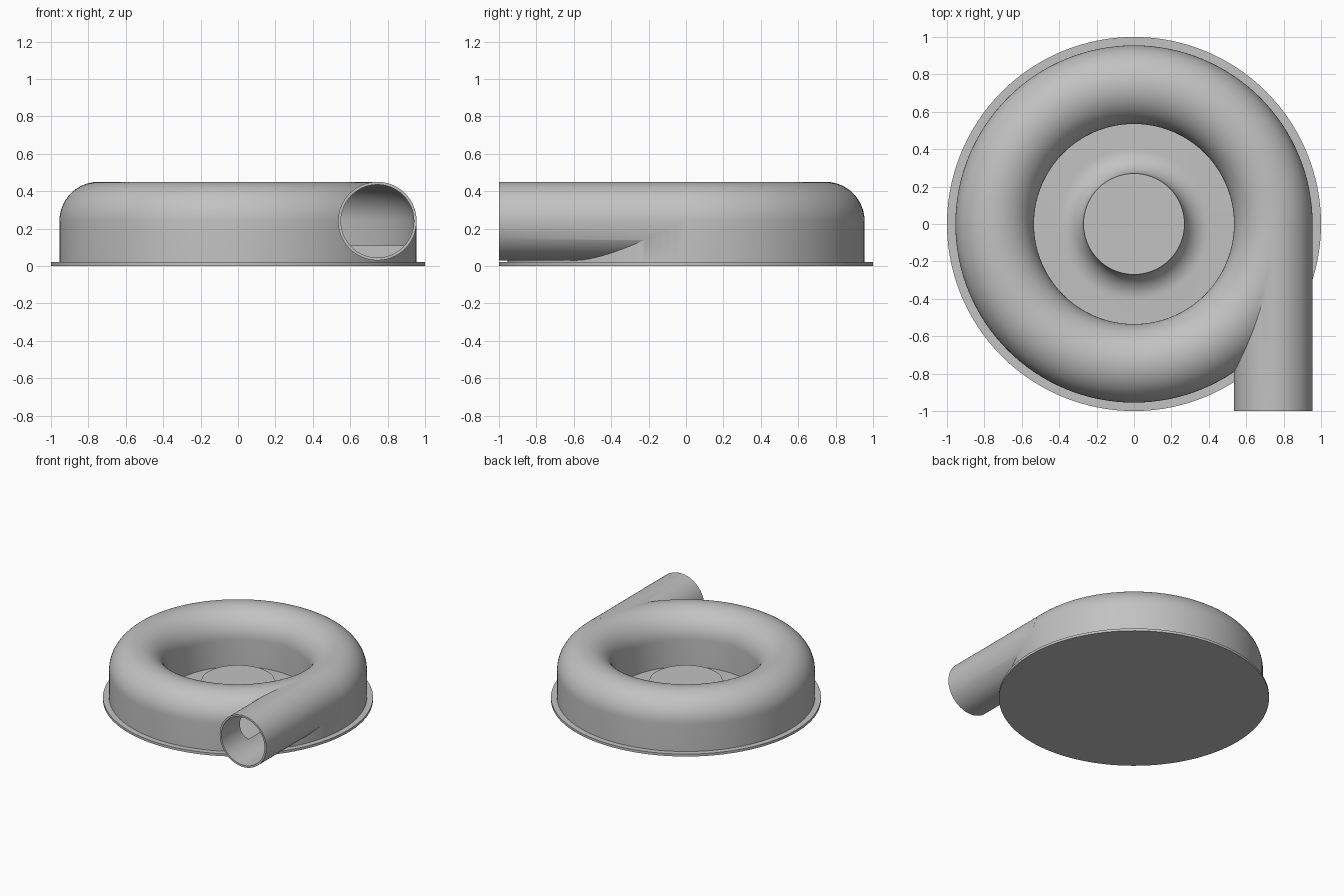
import bpy, bmesh
from math import sin, cos, pi, radians
from mathutils import Matrix, Vector

cube = bpy.data.objects.get("Cube")
if cube:
    bpy.data.objects.remove(cube, do_unlink=True)

grey = bpy.data.materials.new("light_grey")
grey.use_nodes = True
colour = (0.54, 0.54, 0.54, 1)
grey.diffuse_color = colour
grey.node_tree.nodes["Principled BSDF"].inputs["Base Color"].default_value = colour

TUBE_X, TUBE_Z, TUBE_R, BORE_R = 0.745, 0.24, 0.21, 0.195


def make_object(name, bm):
    mesh = bpy.data.meshes.new(name)
    bmesh.ops.recalc_face_normals(bm, faces=bm.faces)
    bm.to_mesh(mesh)
    bm.free()
    mesh.materials.append(grey)
    obj = bpy.data.objects.new(name, mesh)
    bpy.context.collection.objects.link(obj)
    return obj


def revolve(name, profile, closed, steps=128):
    bm = bmesh.new()
    verts = [bm.verts.new((r, 0, z)) for r, z in profile]
    pairs = list(zip(verts, verts[1:]))
    if closed:
        pairs.append((verts[-1], verts[0]))
    edges = [bm.edges.new(p) for p in pairs]
    bmesh.ops.spin(bm, geom=verts + edges, cent=(0, 0, 0), axis=(0, 0, 1),
                   angle=2 * pi, steps=steps)
    bmesh.ops.remove_doubles(bm, verts=bm.verts, dist=1e-5)
    return make_object(name, bm)


def arc(cx, cz, radius, start, end, steps):
    angles = [radians(start + (end - start) * i / steps) for i in range(steps + 1)]
    return [(cx + radius * cos(a), cz + radius * sin(a)) for a in angles]


def tunnel(radius, bottom):
    # Ring section with a domed top and straight sides
    return ([(TUBE_X + radius, bottom)]
            + arc(TUBE_X, TUBE_Z, radius, 0, 180, 32)
            + [(TUBE_X - radius, bottom)])


def pipe(name, radius, y0, y1):
    bm = bmesh.new()
    place = Matrix.Translation(Vector((TUBE_X, (y0 + y1) / 2, TUBE_Z)))
    bmesh.ops.create_cone(bm, cap_ends=True, segments=64, radius1=radius,
                          radius2=radius, depth=y1 - y0,
                          matrix=place @ Matrix.Rotation(pi / 2, 4, 'X'))
    return make_object(name, bm)


def combine(target, tool, operation):
    mod = target.modifiers.new("combine", 'BOOLEAN')
    mod.operation, mod.object, mod.solver = operation, tool, 'EXACT'
    graph = bpy.context.evaluated_depsgraph_get()
    mesh = bpy.data.meshes.new_from_object(target.evaluated_get(graph))
    target.modifiers.clear()
    target.data = mesh
    bpy.data.objects.remove(tool, do_unlink=True)


# Base flange with the coved hub in the middle
hub_profile = [(0, 0), (1, 0), (1, 0.02), (0.405, 0.02)]
hub_profile += arc(0.405, 0.155, 0.135, 270, 180, 16)[1:]
hub_profile.append((0, 0.155))
base = revolve("base_and_hub", hub_profile, False)

# Ring housing joined to the outlet pipe
housing = revolve("housing_with_outlet", tunnel(TUBE_R, 0.01), True)
combine(housing, pipe("outlet_solid", TUBE_R, -1, -0.02), 'UNION')

# Hollow ring channel and pipe bore
combine(housing, revolve("channel_cutter", tunnel(BORE_R, 0.11), True), 'DIFFERENCE')
combine(housing, pipe("bore_cutter", BORE_R, -1.05, -0.01), 'DIFFERENCE')

# Smooth curved walls, keep rims sharp
for obj in (base, housing):
    bpy.ops.object.select_all(action='DESELECT')
    obj.select_set(True)
    bpy.context.view_layer.objects.active = obj
    bpy.ops.object.shade_smooth_by_angle(angle=radians(30))
